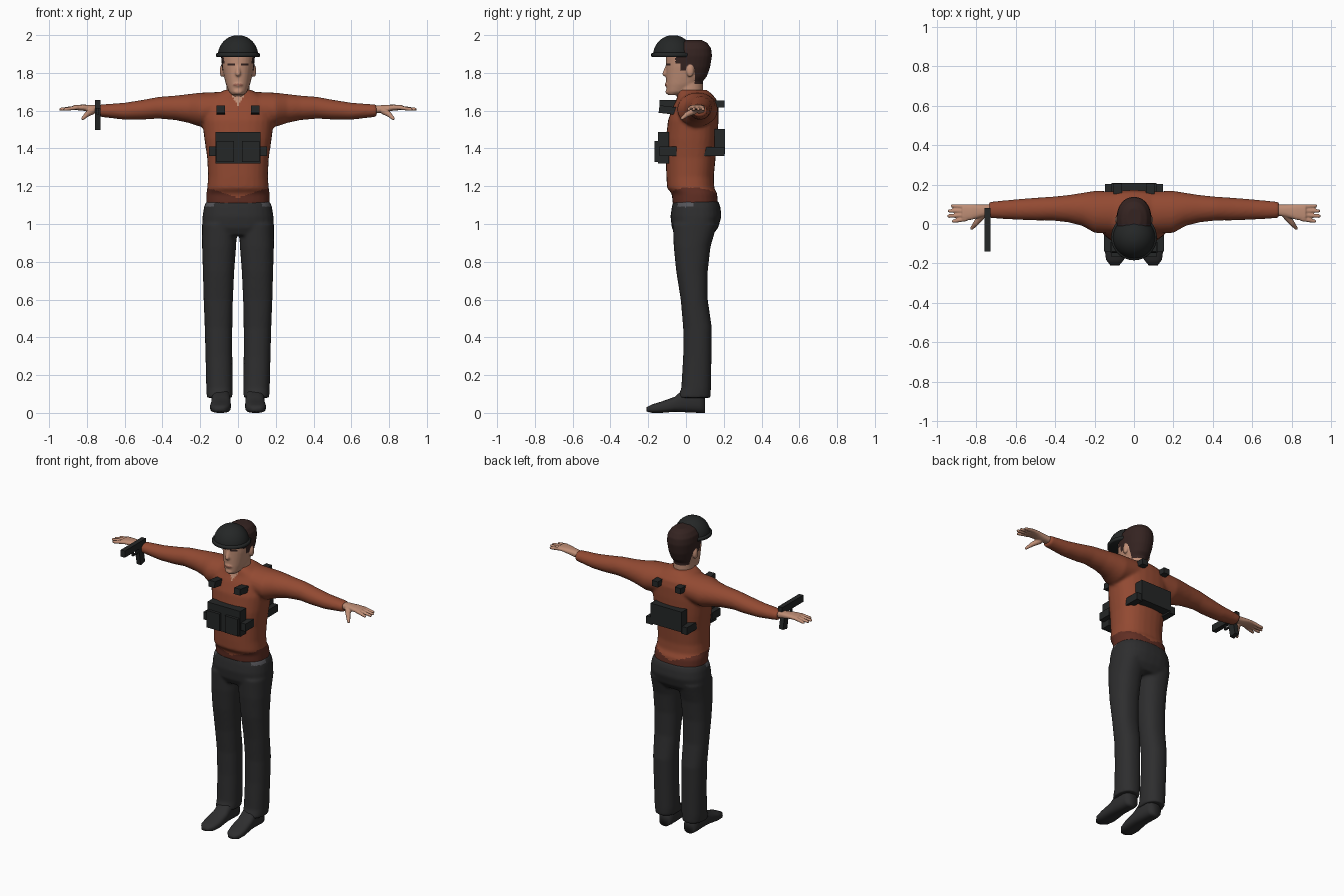
import bpy, bmesh, math
from mathutils import Vector, Matrix

if "Cube" in bpy.data.objects:
    bpy.data.objects.remove(bpy.data.objects["Cube"])


def material(name, r, g, b):
    m = bpy.data.materials.new(name)
    m.use_nodes = True
    m.diffuse_color = (r, g, b, 1)
    node = m.node_tree.nodes["Principled BSDF"]
    node.inputs["Base Color"].default_value = (r, g, b, 1)
    node.inputs["Roughness"].default_value = 0.9
    return m


RUST = material("rust_knit", .29, .068, .032)
HEM = material("dark_rust", .12, .028, .017)
SKIN = material("skin", .52, .27, .18)
LIPS = material("lips", .33, .13, .09)
HAIR = material("dark_brown_hair", .035, .017, .015)
CLOTH = material("charcoal_cloth", .027, .027, .028)
GREY = material("grey_pocket", .09, .09, .1)
GEAR = material("black_gear", .018, .02, .02)


def loft(bm, axis, rings, power=2.0, sides=28):
    """Rings are (position, a0, a1, b0, b1): bounds on the other two axes."""
    layers = []
    for t, a0, a1, b0, b1 in rings:
        layer = []
        for i in range(sides):
            u = 2 * math.pi * i / sides
            c, s = math.cos(u), math.sin(u)
            c = math.copysign(abs(c) ** (2 / power), c)
            s = math.copysign(abs(s) ** (2 / power), s)
            co = [(a0 + a1 + c * (a1 - a0)) / 2, (b0 + b1 + s * (b1 - b0)) / 2]
            co.insert("xyz".index(axis), t)
            layer.append(bm.verts.new(co))
        layers.append(layer)
    for low, high in zip(layers, layers[1:]):
        for i in range(sides):
            j = (i + 1) % sides
            bm.faces.new((low[i], low[j], high[j], high[i]))
    bm.faces.new(layers[0])
    bm.faces.new(layers[-1])


def ball(bm, centre, radii):
    m = Matrix.Translation(centre) @ Matrix.Diagonal((*radii, 1))
    bmesh.ops.create_uvsphere(bm, u_segments=20, v_segments=12, radius=1, matrix=m)


def rod(bm, start, end, r0, r1):
    a, b = Vector(start), Vector(end)
    turn = (b - a).to_track_quat("Z", "Y").to_matrix().to_4x4()
    bmesh.ops.create_cone(bm, cap_ends=True, segments=12, radius1=r0, radius2=r1,
                          depth=(b - a).length, matrix=Matrix.Translation((a + b) / 2) @ turn)
    ball(bm, end, (r1, r1, r1))


def finish(name, bm, mats, voxel=0, rule=None, smooth=True):
    bmesh.ops.recalc_face_normals(bm, faces=bm.faces)
    mesh = bpy.data.meshes.new(name)
    bm.to_mesh(mesh)
    bm.free()
    ob = bpy.data.objects.new(name, mesh)
    bpy.context.collection.objects.link(ob)
    if voxel:  # fuse overlapping shells into one skin
        mod = ob.modifiers.new("fuse", "REMESH")
        mod.mode, mod.voxel_size = "VOXEL", voxel
        soft = ob.modifiers.new("soften", "SMOOTH")
        soft.factor, soft.iterations = .5, 4
        graph = bpy.context.evaluated_depsgraph_get()
        fused = bpy.data.meshes.new_from_object(ob.evaluated_get(graph))
        ob.modifiers.clear()
        ob.data = mesh = fused
    mesh.materials.clear()
    for m in mats:
        mesh.materials.append(m)
    for p in mesh.polygons:
        p.use_smooth = smooth
        p.material_index = rule(*p.center) if rule else 0
    return ob


def box(name, x, y, z, mat=GEAR, tilt=0):
    bm = bmesh.new()
    size = [b - a for a, b in (x, y, z)]
    mid = [(a + b) / 2 for a, b in (x, y, z)]
    bmesh.ops.create_cube(bm, size=1, matrix=Matrix.Translation(mid)
                          @ Matrix.Rotation(tilt, 4, "X") @ Matrix.Diagonal((*size, 1)))
    return finish(name, bm, [mat], smooth=False)


def sided(s, a, b):
    return (a, b) if s > 0 else (-b, -a)


# Sweater: torso and both sleeves, with a darker hem and open collar
bm = bmesh.new()
torso = [(1.10, .168, -.07, .17), (1.16, .168, -.075, .165), (1.19, .163, -.1, .15),
         (1.25, .158, -.104, .147), (1.35, .163, -.107, .157), (1.45, .178, -.107, .167),
         (1.55, .19, -.095, .172), (1.62, .19, -.07, .172), (1.66, .17, -.05, .162),
         (1.69, .11, -.045, .135), (1.71, .07, -.04, .11)]
loft(bm, "z", [(z, -w, w, f, b) for z, w, f, b in torso], 2.4)
sleeve = [(.08, -.05, .165, 1.53, 1.7), (.2, -.045, .168, 1.515, 1.695),
          (.26, -.01, .158, 1.535, 1.688), (.33, .008, .147, 1.55, 1.68),
          (.42, .018, .138, 1.558, 1.673), (.5, .018, .133, 1.553, 1.658),
          (.6, .022, .125, 1.552, 1.642), (.735, .03, .112, 1.568, 1.632)]
for s in (1, -1):
    loft(bm, "x", [(s * r[0], *r[1:]) for r in sleeve])


def sweater_rule(x, y, z):
    if y < .03 and abs(x) < (z - 1.625) * .6:
        return 2
    return 1 if z < 1.14 + .32 * min(abs(x), .16) else 0


finish("sweater", bm, [RUST, HEM, SKIN], .009, sweater_rule)

# Trousers: pelvis and two legs, grey side pockets
bm = bmesh.new()
loft(bm, "z", [(.94, -.18, .18, -.055, .14), (.98, -.19, .19, -.075, .17),
               (1.04, -.188, .188, -.082, .188), (1.09, -.18, .18, -.075, .182),
               (1.12, -.168, .168, -.068, .172)], 2.5)
leg = [(.08, .03, .165, -.045, .13), (.13, .028, .168, -.025, .132), (.3, .03, .172, -.015, .135),
       (.45, .03, .176, -.015, .137), (.6, .027, .182, -.028, .115), (.75, .02, .186, -.052, .115),
       (.88, .01, .19, -.065, .13), (1.0, .004, .19, -.07, .165)]
for s in (1, -1):
    loft(bm, "z", [(z, *sided(s, a, b), f, k) for z, a, b, f, k in leg], 2.3)
finish("trousers", bm, [CLOTH, GREY], .009,
       lambda x, y, z: int(z > 1.09 and abs(y) < .045 and abs(x) > .12))

# Shoes with heels
for s, side in ((1, "left"), (-1, "right")):
    bm = bmesh.new()
    shoe = [(.1, .055, .125, 0, .08), (.07, .042, .138, 0, .12), (-.02, .04, .14, .004, .12),
            (-.06, .038, .142, .006, .085), (-.13, .038, .148, 0, .06), (-.18, .05, .142, 0, .045),
            (-.21, .075, .12, .008, .03)]
    loft(bm, "y", [(y, *sided(s, a, b), f, k) for y, a, b, f, k in shoe], 2.8)
    finish(side + "_shoe", bm, [CLOTH])

# Hands: palm, four fingers and thumb
for s, side in ((1, "left"), (-1, "right")):
    bm = bmesh.new()
    palm = [(.71, .045, .098, 1.583, 1.625), (.77, .036, .098, 1.59, 1.63),
            (.82, .022, .1, 1.6, 1.632), (.87, .014, .1, 1.604, 1.63)]
    loft(bm, "x", [(s * r[0], *r[1:]) for r in palm], 2.5)
    for i, tip in enumerate((.915, .938, .935, .92)):
        rod(bm, (s * .85, .025 + .021 * i, 1.617), (s * tip, .014 + .026 * i, 1.607), .0115, .009)
    rod(bm, (s * .77, .045, 1.6), (s * .8, .005, 1.58), .02, .014)
    rod(bm, (s * .8, .005, 1.58), (s * .822, -.022, 1.558), .014, .009)
    finish(side + "_hand", bm, [SKIN], .0045)

# Head with neck, nose and ears; hair, brows and lips by region
bm = bmesh.new()
skull = [(1.683, .03, -.095, -.04), (1.7, .048, -.103, .02), (1.74, .064, -.105, .075),
         (1.78, .074, -.106, .11), (1.83, .084, -.106, .128), (1.89, .09, -.106, .138),
         (1.93, .085, -.09, .133), (1.96, .065, -.06, .112), (1.975, .035, -.02, .08)]
loft(bm, "z", [(z, -w, w, f, b) for z, w, f, b in skull], 2.2)
loft(bm, "z", [(1.62, -.07, .07, -.045, .1), (1.7, -.062, .062, -.05, .09),
               (1.78, -.06, .06, -.045, .09)])
rod(bm, (0, -.095, 1.845), (0, -.112, 1.795), .009, .014)
ball(bm, (0, -.1, 1.737), (.026, .012, .012))
ball(bm, (0, -.095, 1.7), (.025, .014, .014))
for s in (1, -1):
    ball(bm, (s * .085, .022, 1.81), (.012, .02, .033))


def head_rule(x, y, z):
    ear = abs(x) > .07 and math.hypot((y - .022) / .024, (z - 1.81) / .036) < 1
    if ear:
        return 0
    if (y > .045 and z > 1.74) or (y > -.03 and z > 1.81) or (y > -.055 and z > 1.85) or z > 1.91:
        return 1
    if y < -.04 and abs(z - 1.846) < .005 and .016 < abs(x) < .056:
        return 1
    return 2 if y < -.05 and abs(z - 1.737) < .006 and abs(x) < .024 else 0


finish("head", bm, [SKIN, HAIR, LIPS], .0055, head_rule)

# Helmet: dome over a rolled brim
bm = bmesh.new()
dome = [(1.89 + .11 * math.sin(a), math.cos(a)) for a in [i * math.pi / 20 for i in range(10)]]
loft(bm, "z", [(z, -.107 * c, .107 * c, -.068 - .107 * c, -.068 + .107 * c) for z, c in dome], 2, 36)
finish("helmet_dome", bm, [GEAR])
bm = bmesh.new()
loft(bm, "z", [(z, -r, r, -.068 - r, -.068 + r)
               for z, r in ((1.883, .108), (1.887, .116), (1.902, .116), (1.907, .106))], 2, 36)
finish("helmet_brim", bm, [GEAR])

# Chest rig, back panel and pouches
box("chest_panel", (-.12, .12), (-.148, -.09), (1.32, 1.487))
box("back_panel", (-.113, .113), (.15, .207), (1.37, 1.503))
for s, side in ((1, "left"), (-1, "right")):
    box(side + "_magazine_pouch", sided(s, .02, .113), (-.166, -.14), (1.328, 1.44))
    box(side + "_front_pouch", sided(s, .115, .153), (-.14, -.05), (1.36, 1.41))
    box(side + "_rear_pouch", sided(s, .105, .148), (.09, .203), (1.36, 1.408))
    box(side + "_front_clip", sided(s, .07, .115), (-.143, -.03), (1.582, 1.622), tilt=-.12)
    box(side + "_back_clip", sided(s, .062, .105), (.14, .205), (1.618, 1.655))

# Sidearm at the right hand
GRIP = (-.757, -.727)
box("sidearm_slide", GRIP, (-.14, .08), (1.612, 1.656))
box("sidearm_grip", GRIP, (.015, .06), (1.502, 1.625), tilt=.2)
box("sidearm_trigger_guard", (-.748, -.736), (-.04, .02), (1.58, 1.588))
box("sidearm_guard_front", (-.748, -.736), (-.04, -.03), (1.582, 1.615))
